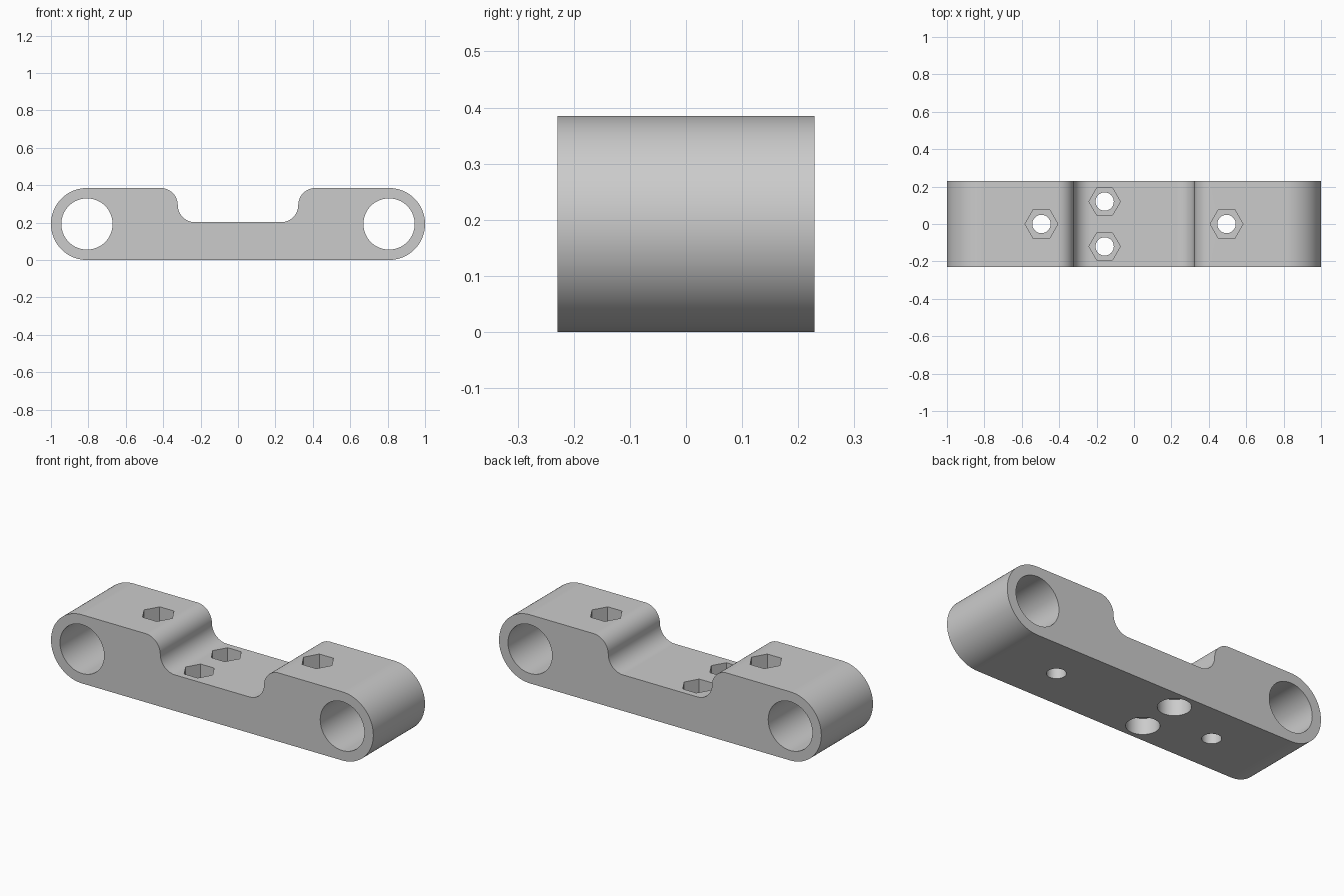
import bpy
import bmesh
from math import cos, sin, pi, radians
from mathutils import Matrix

cube = bpy.data.objects.get("Cube")
if cube:
    bpy.data.objects.remove(cube, do_unlink=True)

HEIGHT, DEPTH, SADDLE = 0.385, 0.458, 0.202
END_R = HEIGHT / 2
END_X = 1 - END_R
FILLET = (HEIGHT - SADDLE) / 2
STEP_X = 0.322

grey = bpy.data.materials.new("plain grey")
grey.use_nodes = True
grey.diffuse_color = (0.6, 0.6, 0.6, 1)
grey.node_tree.nodes["Principled BSDF"].inputs["Base Color"].default_value = (0.6, 0.6, 0.6, 1)


def arc(cx, cz, r, start, end, n):
    steps = [radians(start + (end - start) * i / n) for i in range(n + 1)]
    return [(cx + r * cos(a), cz + r * sin(a)) for a in steps]


def to_object(name, bm):
    mesh = bpy.data.meshes.new(name)
    bm.to_mesh(mesh)
    bm.free()
    obj = bpy.data.objects.new(name, mesh)
    bpy.context.collection.objects.link(obj)
    return obj


def prism(bottom, top, radius, sides, matrix):
    """Upright prism from bottom to top, placed by matrix."""
    bm = bmesh.new()
    place = matrix @ Matrix.Translation((0, 0, (bottom + top) / 2))
    bmesh.ops.create_cone(bm, cap_ends=True, segments=sides, radius1=radius,
                          radius2=radius, depth=top - bottom, matrix=place)
    return to_object("cutter", bm)


# Body: right half of the side profile, mirrored, then extruded in depth
half = arc(END_X, END_R, END_R, -90, 90, 40)
half += arc(STEP_X + FILLET, HEIGHT - FILLET, FILLET, 90, 180, 16)
half += arc(STEP_X - FILLET, SADDLE + FILLET, FILLET, 0, -90, 16)[1:]
outline = half + [(-x, z) for x, z in reversed(half)]
bm = bmesh.new()
face = bm.faces.new([bm.verts.new((x, -DEPTH / 2, z)) for x, z in outline])
sweep = bmesh.ops.extrude_face_region(bm, geom=[face])
moved = [v for v in sweep["geom"] if isinstance(v, bmesh.types.BMVert)]
bmesh.ops.translate(bm, verts=moved, vec=(0, DEPTH, 0))
bmesh.ops.recalc_face_normals(bm, faces=bm.faces)
body = to_object("clamp_body", bm)
body.data.materials.append(grey)

cutters = []
# Large rod bores through both ends
for side in (-1, 1):
    turn = Matrix.Translation((side * END_X, 0, END_R)) @ Matrix.Rotation(pi / 2, 4, "X")
    cutters.append(prism(-0.4, 0.4, 0.137, 64, turn))


def bolt_hole(x, y, top, hex_r, hex_depth, bore_depth=0):
    """Through hole with a hex nut pocket above and an optional round recess below."""
    at = Matrix.Translation((x, y, 0))
    cutters.append(prism(-0.1, 0.5, 0.049, 40, at))
    cutters.append(prism(top - hex_depth, top + 0.1, hex_r, 6,
                         at @ Matrix.Rotation(pi / 2, 4, "Z")))
    if bore_depth:
        cutters.append(prism(-0.1, bore_depth, 0.084, 48, at))


for side in (-1, 1):
    bolt_hole(side * 0.495, 0, HEIGHT, 0.088, 0.1)
    bolt_hole(-0.157, side * 0.12, SADDLE, 0.084, 0.085, 0.09)

# Cut every hole, then discard the cutters
bpy.context.view_layer.objects.active = body
for cutter in cutters:
    mod = body.modifiers.new("cut", "BOOLEAN")
    mod.operation, mod.solver, mod.object = "DIFFERENCE", "EXACT", cutter
    bpy.ops.object.modifier_apply(modifier=mod.name)
    bpy.data.objects.remove(cutter, do_unlink=True)

# Smooth the curved walls and keep the flats flat
for obj in bpy.context.selected_objects:
    obj.select_set(False)
body.select_set(True)
bpy.ops.object.shade_smooth_by_angle(angle=radians(30))
body.modifiers.new("flat_faces", "WEIGHTED_NORMAL").keep_sharp = True
